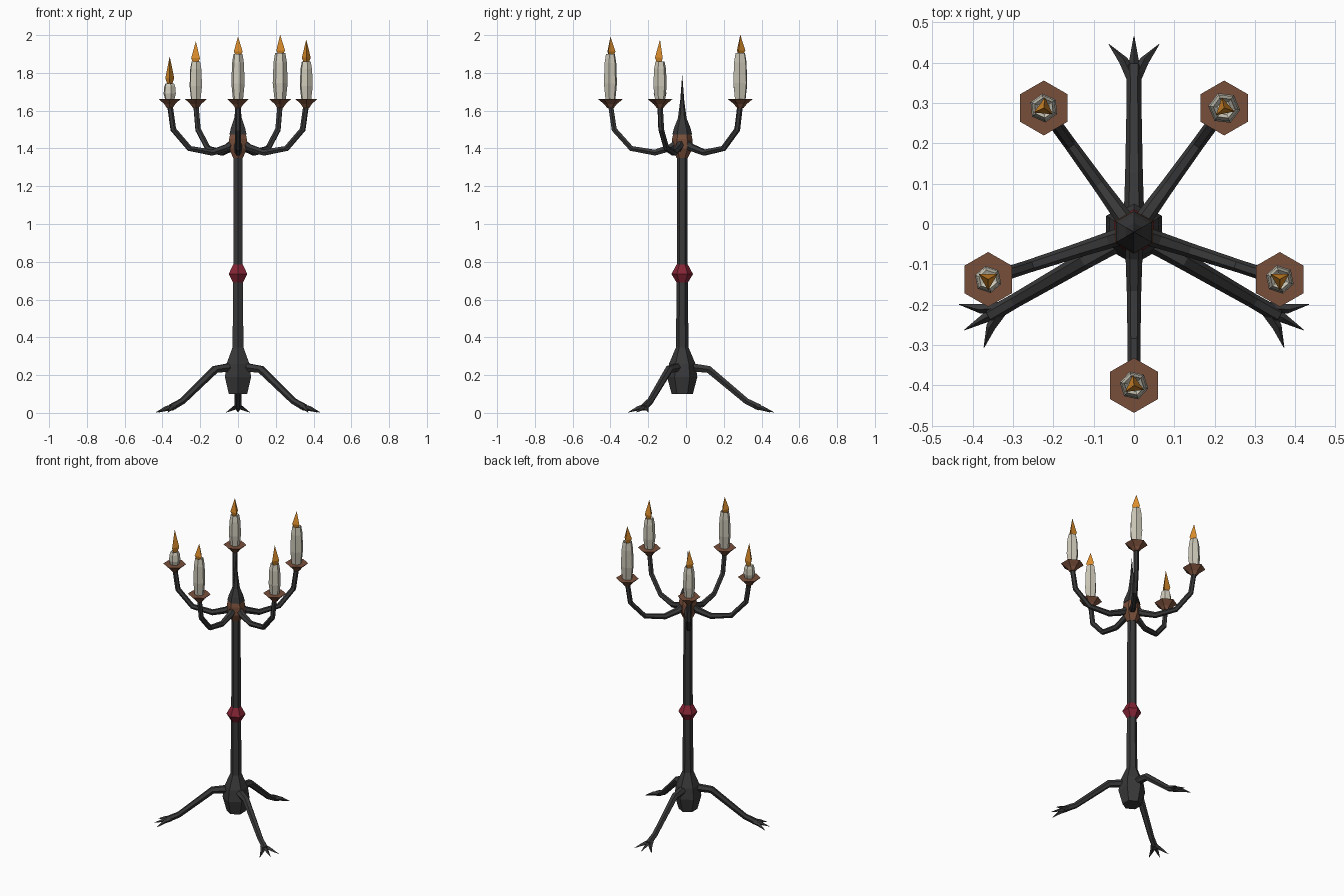
import bpy, bmesh, math
from mathutils import Vector, Matrix

cube = bpy.data.objects.get("Cube")
if cube:
    bpy.data.objects.remove(cube)

CENTRE = Vector((0, -0.02, 0))


def material(name, colour):
    m = bpy.data.materials.new(name)
    m.use_nodes = True
    m.diffuse_color = (*colour, 1)
    m.node_tree.nodes["Principled BSDF"].inputs["Base Color"].default_value = (*colour, 1)
    return m


iron = material("dark iron", (0.04, 0.04, 0.042))
copper = material("brown copper", (0.19, 0.078, 0.043))
red = material("red glass", (0.23, 0.018, 0.035))
wax = material("ivory wax", (0.62, 0.59, 0.49))
fire = material("orange flame", (0.72, 0.27, 0.025))


def finish(bm, name, mat, turn=0.0, origin=CENTRE):
    """Weld, orient and place a mesh turned about the vertical axis."""
    bmesh.ops.remove_doubles(bm, verts=bm.verts, dist=0.0002)
    bmesh.ops.recalc_face_normals(bm, faces=bm.faces)
    bm.transform(Matrix.Translation(origin) @ Matrix.Rotation(turn, 4, "Z"))
    me = bpy.data.meshes.new(name)
    bm.to_mesh(me)
    bm.free()
    me.materials.append(mat)
    ob = bpy.data.objects.new(name, me)
    bpy.context.collection.objects.link(ob)
    return ob


def loft(bm, rings):
    loops = [[bm.verts.new(p) for p in ring] for ring in rings]
    n = len(loops[0])
    for a, b in zip(loops, loops[1:]):
        for i in range(n):
            j = (i + 1) % n
            bm.faces.new((a[i], a[j], b[j], b[i]))
    bm.faces.new(loops[0])
    bm.faces.new(loops[-1])


def lathe(name, profile, mat, sides=6, turn=0.0, origin=CENTRE):
    """Faceted turned shape from (radius, height) pairs, one corner on +y."""
    bm = bmesh.new()
    rings = []
    for r, z in profile:
        r = max(r, 0.0006)
        angles = [math.pi / 2 + math.tau * i / sides for i in range(sides)]
        rings.append([Vector((r * math.cos(a), r * math.sin(a), z)) for a in angles])
    loft(bm, rings)
    return finish(bm, name, mat, turn, origin)


def limb(bm, path, sides=6):
    """Tapered tube through (point, radius) pairs."""
    pts = [Vector(p) for p, r in path]
    rings = []
    for i, (p, r) in enumerate(path):
        tangent = Vector()
        if i > 0:
            tangent += (pts[i] - pts[i - 1]).normalized()
        if i < len(pts) - 1:
            tangent += (pts[i + 1] - pts[i]).normalized()
        tangent.normalize()
        side = Vector((0, 1, 0))
        side = (side - tangent * side.dot(tangent)).normalized()
        up = tangent.cross(side)
        angles = [math.tau * k / sides for k in range(sides)]
        rings.append([pts[i] + r * (side * math.cos(a) + up * math.sin(a)) for a in angles])
    loft(bm, rings)


# Central stand
lathe("base_bulb", [(0.056, 0.10), (0.08, 0.19), (0.07, 0.26), (0.034, 0.345)], iron)
lathe("post", [(0.034, 0.30), (0.029, 0.72), (0.027, 1.40)], iron)
lathe("post_bead", [(0.03, 0.69), (0.057, 0.735), (0.03, 0.785)], red)
lathe("arm_hub", [(0.03, 1.35), (0.054, 1.40), (0.054, 1.45), (0.042, 1.50)], copper)
lathe("top_spike", [(0.052, 1.475), (0.043, 1.51), (0.023, 1.56), (0.011, 1.65), (0, 1.785)], iron)

# Three clawed legs
for label, angle in (("back", 90), ("left", -30), ("right", -150)):
    bm = bmesh.new()
    limb(bm, [((0.02, 0, 0.245), 0.026), ((0.14, 0, 0.23), 0.022),
              ((0.34, 0, 0.062), 0.018), ((0.41, 0, 0.028), 0.019)])
    for spread in (-0.062, 0, 0.062):
        reach = 0.485 if spread == 0 else 0.465
        limb(bm, [((0.385, spread * 0.1, 0.034), 0.014),
                  ((0.425, spread * 0.42, 0.024), 0.012),
                  ((reach, spread, 0.003), 0.001)], 4)
    finish(bm, label + "_leg", iron, math.radians(angle))

# Five arms: label, angle, candle top, flame tip, candle width, flame turn
ARMS = [("front", -90, 1.90, 1.99, 0.95, 0.1),
        ("left", -18, 1.86, 1.975, 0.95, math.pi),
        ("back_left", 54, 1.905, 2.0, 1.05, 0.2),
        ("back_right", 126, 1.86, 1.965, 0.95, -0.1),
        ("right", 198, 1.745, 1.885, 0.9, math.pi)]
for label, angle, top, tip, width, turn in ARMS:
    a = math.radians(angle)
    bm = bmesh.new()
    limb(bm, [((0.02, 0, 1.435), 0.022), ((0.06, 0, 1.405), 0.021),
              ((0.145, 0, 1.378), 0.018), ((0.27, 0, 1.40), 0.016),
              ((0.36, 0, 1.50), 0.016), ((0.38, 0, 1.635), 0.015)])
    finish(bm, label + "_arm", iron, a)

    # Drip cup, candle with a hollow top, and three-sided flame
    spot = CENTRE + Vector((0.38 * math.cos(a), 0.38 * math.sin(a), 0))
    lathe(label + "_cup", [(0.018, 1.615), (0.034, 1.635), (0.068, 1.663)], copper, origin=spot)
    h = top - 1.66
    shape = [(0.029, 0), (0.038, 0.35), (0.034, 0.8), (0.026, 1.0), (0.017, 0.95)]
    lathe(label + "_candle", [(r * width, 1.66 + h * t) for r, t in shape], wax,
          turn=turn + 0.2, origin=spot)
    low = top - 0.02
    f = tip - low
    lathe(label + "_flame", [(0.01, low), (0.027, low + 0.3 * f), (0.015, low + 0.62 * f), (0, tip)],
          fire, 3, turn, spot)
